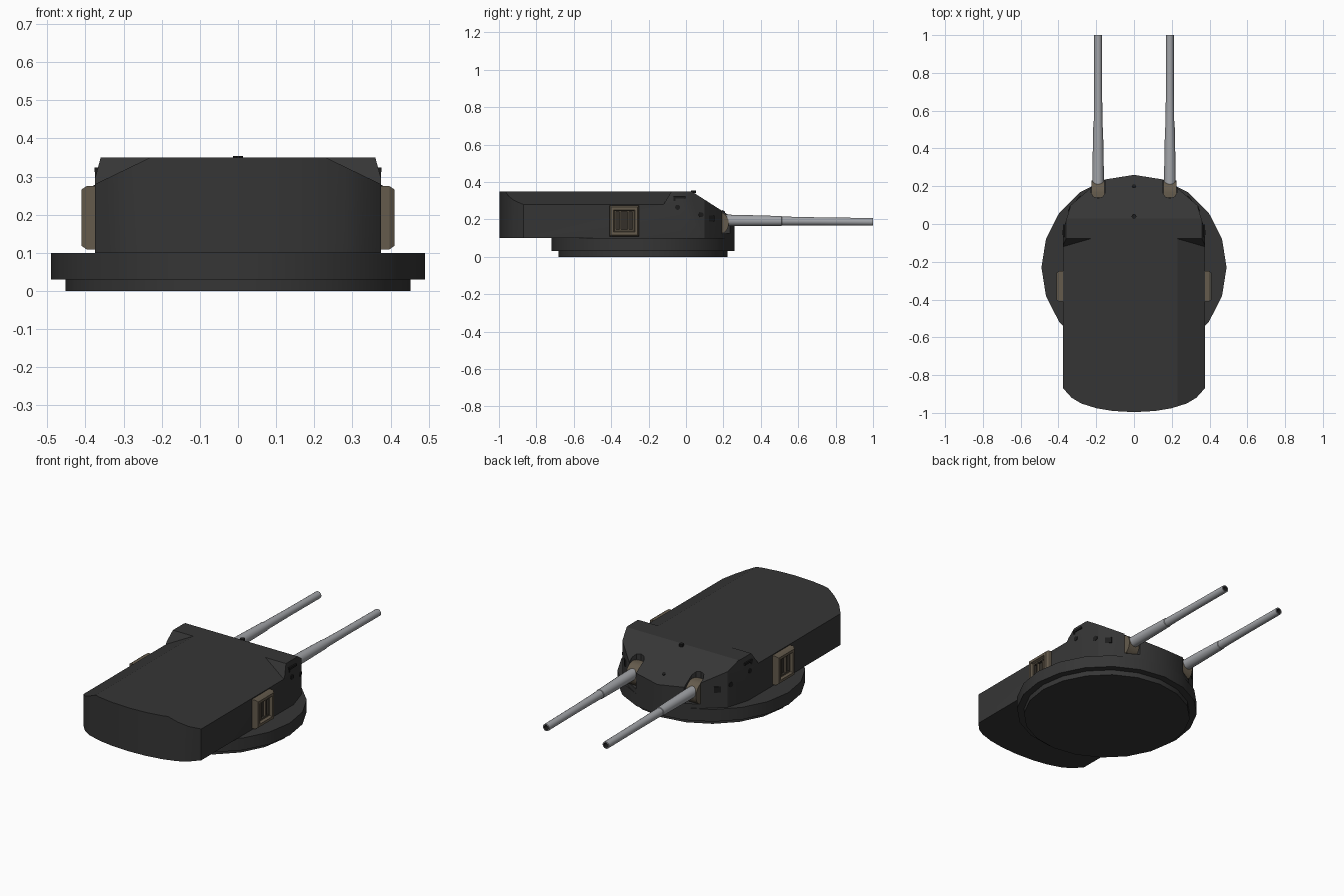
import bpy, bmesh, math
from mathutils import Vector

if "Cube" in bpy.data.objects:
    bpy.data.objects.remove(bpy.data.objects["Cube"])


def material(name, color):
    m = bpy.data.materials.new(name)
    m.use_nodes = True
    m.diffuse_color = (*color, 1)
    m.node_tree.nodes["Principled BSDF"].inputs["Base Color"].default_value = (*color, 1)
    return m


DARK = material("dark armour", (0.036, 0.036, 0.036))
BLACK = material("black fittings", (0.012, 0.012, 0.012))
TAN = material("tan brown", (0.13, 0.105, 0.073))
BROWN = material("dark brown", (0.035, 0.03, 0.023))
STEEL = material("gun steel", (0.36, 0.37, 0.39))


def finish(bm, name, *mats):
    bmesh.ops.recalc_face_normals(bm, faces=bm.faces)
    mesh = bpy.data.meshes.new(name)
    bm.to_mesh(mesh)
    bm.free()
    obj = bpy.data.objects.new(name, mesh)
    bpy.context.collection.objects.link(obj)
    for m in mats:
        mesh.materials.append(m)
    return obj


def select(obj):
    bpy.ops.object.select_all(action="DESELECT")
    obj.select_set(True)
    bpy.context.view_layer.objects.active = obj


def smooth(obj, angle=30):
    select(obj)
    bpy.ops.object.shade_smooth_by_angle(angle=math.radians(angle))
    return obj


def loft(rings, caps=True, closed=False):
    """Bridge rings of points that all have the same count."""
    bm = bmesh.new()
    vs = [[bm.verts.new(p) for p in ring] for ring in rings]
    n = len(vs[0])
    pairs = list(zip(vs, vs[1:])) + ([(vs[-1], vs[0])] if closed else [])
    for a, b in pairs:
        for i in range(n):
            j = (i + 1) % n
            bm.faces.new((a[i], a[j], b[j], b[i]))
    if caps and not closed:
        bm.faces.new(vs[0])
        bm.faces.new(vs[-1])
    return bm


def box(name, center, size, mat):
    bm = bmesh.new()
    bmesh.ops.create_cube(bm, size=1)
    for v in bm.verts:
        v.co = Vector(center) + Vector(a * b for a, b in zip(v.co, size))
    return finish(bm, name, mat)


def circle(r, n):
    return [(r * math.cos(2 * math.pi * i / n), r * math.sin(2 * math.pi * i / n)) for i in range(n)]


def subtract(obj, cutter):
    select(obj)
    mod = obj.modifiers.new("cut", "BOOLEAN")
    mod.operation = "DIFFERENCE"
    mod.solver = "EXACT"
    mod.object = cutter
    bpy.ops.object.modifier_apply(modifier=mod.name)
    bpy.data.objects.remove(cutter)


# Stepped turntable
for name, r, z0, z1 in (("lower_ring", 0.452, 0, 0.03), ("upper_ring", 0.49, 0.03, 0.1)):
    bm = loft([[(x, y - 0.23, z) for x, y in circle(r, 20)] for z in (z0, z1)])
    smooth(finish(bm, name, DARK))

# Armoured house: extruded plan, trimmed by sloping planes
half = [(0.11, -0.99), (0.2, -0.975), (0.28, -0.95), (0.33, -0.92), (0.375, -0.87),
        (0.375, -0.03), (0.335, 0.1), (0.23, 0.19), (0.151, 0.236)]
plan = [(0, -0.996)] + half + [(0, 0.26)] + [(-x, y) for x, y in reversed(half)]
bm = loft([[(x, y, z) for x, y in plan] for z in (0.1, 0.35)])
for point, normal in (((0, 0.03, 0.35), (0, 0.64, 1)),
                      ((0.375, 0, 0.295), (0.055, 0, 0.015)),
                      ((-0.375, 0, 0.295), (-0.055, 0, 0.015))):
    cut = bmesh.ops.bisect_plane(bm, geom=bm.verts[:] + bm.edges[:] + bm.faces[:],
                                 plane_co=point, plane_no=normal, clear_outer=True)
    bmesh.ops.holes_fill(bm, edges=[e for e in bm.edges if e.is_boundary])
house = finish(bm, "turret_house", DARK)

for s in (1, -1):
    # Sloping rear roof edge
    tri = [(0.085, 0.42), (0.52, 0.21), (0.52, 0.42)]
    subtract(house, finish(loft([[(s * x, -1.2, z) for x, z in tri],
                                 [(s * x, -0.12 + 0.6 * (z - 0.28), z) for x, z in tri]]),
                           "roof_cutter", DARK))
    # Gun port with a rounded back
    arch = [(-0.037, 0.4), (-0.037, 0.165), (-0.025, 0.145), (0, 0.137),
            (0.025, 0.145), (0.037, 0.165), (0.037, 0.4)]
    subtract(house, finish(loft([[(s * 0.19 + x, y, z) for x, y in arch] for z in (0.125, 0.4)]),
                           "port_cutter", DARK))
smooth(house, 25)


def barrel(side, x):
    # Tapered hollow tube along y, stepped near the middle
    profile = [(0.16, 0.031), (0.3, 0.03), (0.51, 0.026), (0.512, 0.0235),
               (0.72, 0.021), (1.0, 0.0205), (1.0, 0.014), (0.9, 0.014)]
    rings = [[(x + a, y, 0.197 - 0.01 * y + b) for a, b in circle(r, 16)] for y, r in profile]
    obj = finish(loft(rings), side + "_gun_barrel", STEEL, BLACK)
    for f in obj.data.polygons:
        c = f.center
        if c.y > 0.89 and math.hypot(c.x - x, c.z - 0.1875) < 0.0145:
            f.material_index = 1
    smooth(obj)
    # Rounded mantlet filling the port
    arc = [(0.165 + 0.064 * math.cos(t), 0.18 + 0.064 * math.sin(t))
           for t in (math.pi * i / 16 for i in range(-5, 9))]
    arc += [(0.14, 0.244), (0.14, 0.127)]
    smooth(finish(loft([[(x + w, y, z) for y, z in arc] for w in (-0.034, 0.034)]),
                  side + "_mantlet", TAN))


def side_window(side, s):
    # Bevelled frame with a recessed pane and upright bars
    def rect(x, hy, hz):
        return [(s * x, -0.33 + a * hy, 0.192 + b * hz) for a, b in ((-1, -1), (1, -1), (1, 1), (-1, 1))]
    rings = [rect(0.36, 0.08, 0.083), rect(0.397, 0.08, 0.083), rect(0.41, 0.072, 0.074),
             rect(0.41, 0.057, 0.059), rect(0.396, 0.052, 0.054), rect(0.396, 0.045, 0.047),
             rect(0.38, 0.045, 0.047)]
    obj = finish(loft(rings), side + "_window_frame", TAN, BROWN)
    for f in obj.data.polygons:
        if abs(f.center.x) < 0.389 and abs(f.center.y + 0.33) < 0.05 and abs(f.center.z - 0.192) < 0.05:
            f.material_index = 1
    obj.data.polygons[-2].material_index = 0
    for i, y in enumerate((-0.352, -0.308)):
        box(f"{side}_window_bar_{i + 1}", (s * 0.386, y, 0.192), (0.014, 0.009, 0.094), TAN)


def disc(name, center, normal, r, depth):
    bm = loft([[(x, y, z) for x, y in circle(r, 10)] for z in (-depth / 2, depth / 2)])
    obj = finish(bm, name, BLACK)
    obj.rotation_mode = "QUATERNION"
    obj.rotation_quaternion = Vector(normal).to_track_quat("Z", "Y")
    obj.location = center


for side, s in (("left", 1), ("right", -1)):
    barrel(side, s * 0.19)
    side_window(side, s)
    # Cheek fittings
    box(side + "_cheek_bracket", (s * 0.366, -0.035, 0.318), (0.02, 0.065, 0.012), BLACK)
    box(side + "_bracket_foot", (s * 0.366, -0.062, 0.308), (0.018, 0.012, 0.02), BLACK)
    disc(side + "_rear_port", (s * 0.375, -0.045, 0.265), (s, 0, 0), 0.014, 0.008)
    disc(side + "_front_port", (s * 0.341, 0.08, 0.225), (s * 0.95, 0.29, 0), 0.014, 0.008)
    hatch = box(side + "_cheek_hatch", (0, 0, 0), (0.008, 0.036, 0.034), BLACK)
    hatch.location = (s * 0.294, 0.135, 0.205)
    hatch.rotation_euler.z = s * math.atan2(0.09, 0.105)

# Roof fittings
disc("roof_sight", (0, 0.04, 0.347), (0, 0, 1), 0.013, 0.014)
disc("front_roof_stud", (0, 0.2, 0.241), (0, 0.64, 1), 0.01, 0.01)
